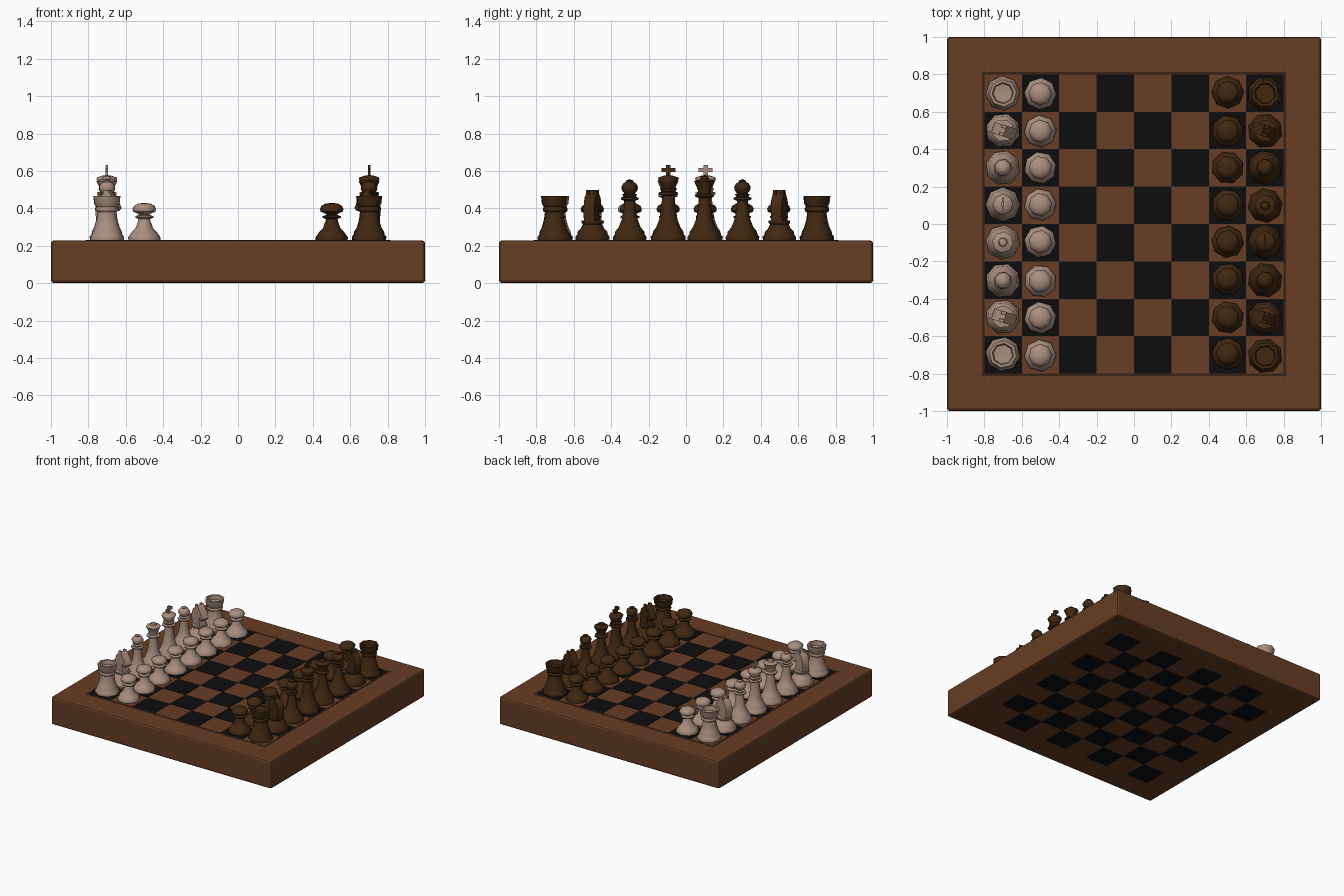
import bpy, bmesh, math, random
from mathutils import Matrix, Vector

if "Cube" in bpy.data.objects:
    bpy.data.objects.remove(bpy.data.objects["Cube"])

random.seed(4)
TOP = 0.23      # playing surface height
SIDES = 8


def material(name, rgb):
    m = bpy.data.materials.new(name)
    m.diffuse_color = (*rgb, 1)
    m.use_nodes = True
    m.node_tree.nodes["Principled BSDF"].inputs["Base Color"].default_value = m.diffuse_color
    return m


WOOD = material("board_brown", (0.135, 0.048, 0.018))
BLACK = material("square_black", (0.004, 0.004, 0.004))
GROOVE = material("groove_brown", (0.04, 0.016, 0.007))
LIGHT = material("piece_cream", (0.40, 0.275, 0.215))
DARK = material("piece_dark_brown", (0.052, 0.021, 0.006))


def box(bm, centre, size):
    mat = Matrix.Translation(centre) @ Matrix.Diagonal((*size, 1))
    return bmesh.ops.create_cube(bm, size=1, matrix=mat)["verts"]


def lathe(bm, profile):
    """Turn (radius, height) points round z; radius 0 closes with a point."""
    rings = []
    for r, z in profile:
        if r == 0:
            rings.append([bm.verts.new((0, 0, z))] * SIDES)
        else:
            rings.append([bm.verts.new((1.03 * r * math.cos(2 * math.pi * k / SIDES),
                                        1.03 * r * math.sin(2 * math.pi * k / SIDES), z))
                          for k in range(SIDES)])
    for a, b in zip(rings, rings[1:]):
        for k in range(SIDES):
            n = (k + 1) % SIDES
            bm.faces.new(list(dict.fromkeys((a[k], a[n], b[n], b[k]))))


def extrude_outline(bm, outline, half):
    """Flat x-z outline given thickness along y."""
    face = bm.faces.new([bm.verts.new((x, -half, z)) for x, z in outline])
    new = bmesh.ops.extrude_face_region(bm, geom=[face])["geom"]
    bmesh.ops.translate(bm, vec=(0, 2 * half, 0),
                        verts=[v for v in new if isinstance(v, bmesh.types.BMVert)])


def finish(bm, name, mat):
    bmesh.ops.recalc_face_normals(bm, faces=bm.faces)
    me = bpy.data.meshes.new(name)
    bm.to_mesh(me)
    bm.free()
    me.materials.append(mat)
    ob = bpy.data.objects.new(name, me)
    bpy.context.collection.objects.link(ob)
    return ob


def smooth(ob, deg):
    bpy.ops.object.select_all(action="DESELECT")
    ob.select_set(True)
    bpy.context.view_layer.objects.active = ob
    bpy.ops.object.shade_smooth_by_angle(angle=math.radians(deg))


# board slab with softened edges
bm = bmesh.new()
box(bm, (0, 0, TOP / 2), (2, 2, TOP - 0.002))
bmesh.ops.bevel(bm, geom=bm.edges[:], offset=0.015, segments=2, profile=0.5, affect="EDGES")
finish(bm, "board", WOOD)

# dark squares, inlaid on the top and the underside
bm = bmesh.new()
for i in range(8):
    for j in range(8):
        if (i + j) % 2 == 0:
            for z in (0.002, TOP - 0.001):
                box(bm, (-0.7 + 0.2 * i, -0.7 + 0.2 * j, z), (0.2, 0.2, 0.004))
finish(bm, "dark_squares", BLACK)

# thin groove round the playing field
bm = bmesh.new()
for s in (-1, 1):
    box(bm, (0, s * 0.806, TOP - 0.001), (1.63, 0.016, 0.003))
    box(bm, (s * 0.806, 0, TOP - 0.001), (0.016, 1.63, 0.003))
finish(bm, "field_groove", GROOVE)

# shared turned foot, then one profile per piece (heights above the board)
FOOT = [(0, 0), (0.088, 0), (0.09, 0.018), (0.08, 0.03), (0.078, 0.045)]
PROFILES = {
    "pawn": [(0, 0), (0.083, 0), (0.084, 0.016), (0.074, 0.03), (0.066, 0.042), (0.045, 0.065),
             (0.033, 0.10), (0.03, 0.113), (0.047, 0.12), (0.047, 0.128), (0.027, 0.135),
             (0.032, 0.142), (0.057, 0.152), (0.061, 0.166), (0.054, 0.183),
             (0.034, 0.195), (0, 0.2)],
    "rook": FOOT + [(0.066, 0.07), (0.055, 0.11), (0.05, 0.15), (0.06, 0.158), (0.06, 0.17),
                    (0.056, 0.178), (0.066, 0.195), (0.071, 0.237), (0.056, 0.237),
                    (0.05, 0.205), (0, 0.198)],
    "knight": FOOT + [(0.062, 0.06), (0.05, 0.085), (0.058, 0.093), (0.058, 0.104), (0, 0.11)],
    "bishop": FOOT + [(0.058, 0.07), (0.042, 0.11), (0.033, 0.16), (0.029, 0.21), (0.047, 0.218),
                      (0.047, 0.227), (0.032, 0.232), (0.04, 0.243), (0.028, 0.25),
                      (0.041, 0.267), (0.044, 0.285), (0.034, 0.303), (0.018, 0.312),
                      (0.02, 0.318), (0, 0.326)],
    "queen": FOOT + [(0.06, 0.07), (0.045, 0.11), (0.035, 0.17), (0.03, 0.225), (0.05, 0.233),
                     (0.05, 0.242), (0.034, 0.25), (0.036, 0.275), (0.055, 0.315),
                     (0.046, 0.32), (0.024, 0.326), (0.02, 0.34), (0, 0.348)],
    "king": FOOT + [(0.062, 0.07), (0.047, 0.11), (0.037, 0.18), (0.032, 0.237), (0.051, 0.245),
                    (0.051, 0.254), (0.036, 0.26), (0.044, 0.275), (0.036, 0.283),
                    (0.042, 0.30), (0.054, 0.328), (0.05, 0.336), (0.02, 0.346), (0, 0.348)],
}
HORSE = [(-0.05, 0.1), (0.045, 0.1), (0.03, 0.145), (0.034, 0.175), (0.06, 0.155), (0.073, 0.172),
         (0.06, 0.205), (0.032, 0.24), (0.012, 0.268), (-0.008, 0.25), (-0.04, 0.225),
         (-0.057, 0.17)]


def make_piece(kind, tone, mat):
    bm = bmesh.new()
    lathe(bm, PROFILES[kind])
    if kind == "knight":      # horse head and ears
        extrude_outline(bm, HORSE, 0.03)
        for s in (-1, 1):
            box(bm, (-0.002, s * 0.021, 0.252), (0.024, 0.016, 0.032))
    if kind == "king":        # finial cross
        box(bm, (0, 0, 0.37), (0.014, 0.024, 0.064))
        box(bm, (0, 0, 0.376), (0.012, 0.076, 0.022))
    ob = finish(bm, f"{tone}_{kind}", mat)
    smooth(ob, 50)
    return ob


def set_army(tone, mat, x_back, facing, back_row):
    x_pawn = x_back + facing * 0.2
    first = {}
    places = [("pawn", x_pawn, j) for j in range(8)]
    places += [(k, x_back, j) for j, k in enumerate(back_row)]
    for kind, x, j in places:
        if kind in first:
            ob = bpy.data.objects.new(f"{tone}_{kind}", first[kind].data)
            bpy.context.collection.objects.link(ob)
        else:
            ob = first[kind] = make_piece(kind, tone, mat)
        jit = random.uniform(-0.006, 0.006)
        ob.location = (x + 0.004 * facing, -0.7 + 0.2 * j + jit, TOP)
        turn = {"knight": -0.3, "king": 0.0}.get(kind, random.uniform(0, 0.78))
        ob.rotation_euler.z = turn + (0 if facing > 0 else math.pi)


# back rows listed from the front (y = -0.7) to the back
FLANK = ["rook", "knight", "bishop"]
set_army("light", LIGHT, -0.705, 1, FLANK + ["queen", "king"] + FLANK[::-1])
set_army("dark", DARK, 0.705, -1, FLANK + ["king", "queen"] + FLANK[::-1])
